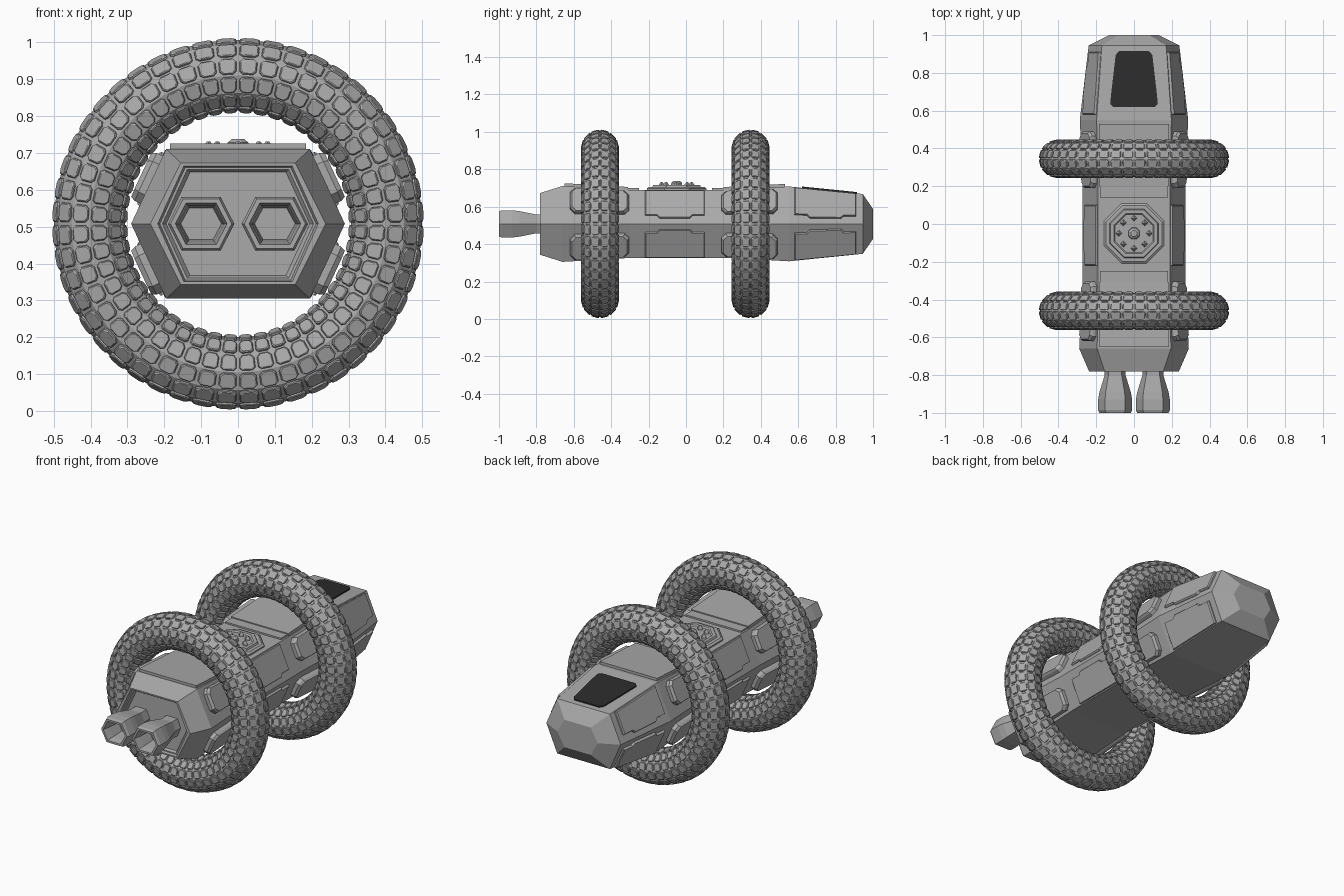
import bpy, bmesh, math
from mathutils import Vector

if "Cube" in bpy.data.objects:
    bpy.data.objects.remove(bpy.data.objects["Cube"])

CZ = 0.508  # height of the hull and tyre axis


def material(name, v):
    m = bpy.data.materials.new(name)
    m.diffuse_color = (v, v, v, 1)
    m.use_nodes = True
    m.node_tree.nodes["Principled BSDF"].inputs["Base Color"].default_value = m.diffuse_color
    return m


GREY = material("hull grey", 0.40)
BLACK = material("window black", 0.025)


def finish(bm, name, mat=GREY):
    bmesh.ops.recalc_face_normals(bm, faces=bm.faces)
    me = bpy.data.meshes.new(name)
    bm.to_mesh(me)
    bm.free()
    me.materials.append(mat)
    ob = bpy.data.objects.new(name, me)
    bpy.context.collection.objects.link(ob)
    return ob


def loft(bm, rings, cap_start=True, cap_end=True):
    rows = [[bm.verts.new(p) for p in r] for r in rings]
    n = len(rows[0])
    for a, b in zip(rows, rows[1:]):
        for i in range(n):
            bm.faces.new((a[i], a[(i + 1) % n], b[(i + 1) % n], b[i]))
    if cap_start:
        bm.faces.new(rows[0])
    if cap_end:
        bm.faces.new(rows[-1])


def hexagon(y, w, t, h, cx=0):
    return [(cx + w, y, CZ), (cx + t, y, CZ + h), (cx - t, y, CZ + h),
            (cx - w, y, CZ), (cx - t, y, CZ - h), (cx + t, y, CZ - h)]


# hull: y, half width, half width of the top, half height
HULL = [(-0.78, .238, .155, .165), (-0.66, .29, .195, .203), (-0.3, .272, .19, .182),
        (0.25, .272, .19, .182), (0.55, .287, .198, .2), (0.945, .24, .17, .16),
        (1.0, .13, .085, .08)]
bm = bmesh.new()
recess = [(-0.75, .195, .13, .14), (-0.765, .205, .138, .147),
          (-0.765, .212, .143, .153), (-0.78, .218, .147, .157)]
loft(bm, [hexagon(*r) for r in recess + HULL])
finish(bm, "hull")


def section(y):
    for a, b in zip(HULL, HULL[1:]):
        if y <= b[0]:
            f = (y - a[0]) / (b[0] - a[0])
            return [a[k] + (b[k] - a[k]) * f for k in (1, 2, 3)]
    return HULL[-1][1:]


# plates on the slanted sides: outline of (y, s), s runs from side ridge to top edge
def on_side(y, s, lift, sx, sz):
    w, t, h = section(y)
    n = Vector((h, w - t)).normalized()
    return (sx * (w + (t - w) * s + n.x * lift), y, CZ + sz * (h * s + n.y * lift))


def side_plate(bm, outline, thick, bevel=0.01):
    ys = [p[0] for p in outline]
    ss = [p[1] for p in outline]
    cy, cs = (min(ys) + max(ys)) / 2, (min(ss) + max(ss)) / 2
    ky = 1 - 2 * bevel / (max(ys) - min(ys))
    ks = 1 - 8 * bevel / (max(ss) - min(ss)) * 0.6
    top = [(cy + (y - cy) * ky, cs + (s - cs) * ks) for y, s in outline]
    for sx in (1, -1):
        for sz in (1, -1):
            loft(bm, [[on_side(y, s, -0.012, sx, sz) for y, s in outline],
                      [on_side(y, s, thick * 0.6, sx, sz) for y, s in outline],
                      [on_side(y, s, thick, sx, sz) for y, s in top]])


def notched(a, b, lo, hi, d):
    q = (b - a) * 0.2
    return [(a, lo + d), (a + q, lo + d), (a + q + .015, lo), (b - q - .015, lo),
            (b - q, lo + d), (b, lo + d), (b, hi), (a, hi)]


def clipped(a, b, lo, hi, cy=.025, cs=.12):
    return [(a, lo + cs), (a + cy, lo), (b - cy, lo), (b, lo + cs),
            (b, hi - cs), (b - cy, hi), (a + cy, hi), (a, hi - cs)]


bm = bmesh.new()
side_plate(bm, notched(-0.22, 0.1, .16, .97, .08), .012, .005)
side_plate(bm, notched(0.58, 0.91, .16, .97, .08), .014, .005)
finish(bm, "side_panels")

bm = bmesh.new()
side_plate(bm, clipped(-0.62, -0.305, .27, .92), .034)
side_plate(bm, clipped(0.19, 0.49, .27, .92), .034)
finish(bm, "tyre_mount_pads")


# plates lying on the roof: outline of (x, y)
def roof_plate(name, outline, thick, mat=GREY):
    bm = bmesh.new()
    loft(bm, [[(x, y, CZ + section(y)[2] + l) for x, y in outline] for l in (-0.004, thick)])
    return finish(bm, name, mat)


for name, a, b in (("rear", -0.65, -0.31), ("front", 0.2, 0.53)):
    roof_plate(name + "_roof_plate", [(-.185, a), (.185, a), (.185, b), (-.185, b)], .015)
for name, a, b in (("rear", -0.31, -0.25), ("front", 0.14, 0.2)):
    roof_plate(name + "_roof_step", [(-.18, a), (.18, a), (.18, b), (-.18, b)], .009)

# dark window on the nose
roof_plate("window", [(-.11, .62), (.11, .62), (.126, .637), (.122, .68), (.097, .895),
                      (.08, .915), (-.08, .915), (-.097, .895), (-.122, .68), (-.126, .637)],
           .007, BLACK)


# octagonal roof hatch with bolts
def ring(cx, cy, r, z, n, off=0.0):
    return [(cx + r * math.cos(2 * math.pi * (i + off) / n),
             cy + r * math.sin(2 * math.pi * (i + off) / n), z) for i in range(n)]


TOP = CZ + .182
HY = -0.05
bm = bmesh.new()
loft(bm, [ring(0, HY, r, TOP + z, 8, .5) for r, z in
          ((.172, -.01), (.172, .008), (.16, .016), (.14, .016), (.135, .026),
           (.115, .026), (.108, .018))])
finish(bm, "roof_hatch")
bm = bmesh.new()
for i in range(8):
    a = i * math.pi / 4
    x, y = .08 * math.cos(a), HY + .08 * math.sin(a)
    loft(bm, [ring(x, y, r, TOP + z, 4) for r, z in ((.017, .015), (.015, .028), (.004, .042))])
loft(bm, [ring(0, HY, r, TOP + z, 8, .5) for r, z in ((.033, .015), (.031, .038), (.018, .048))])
finish(bm, "hatch_bolts")

# twin exhaust nozzles
for side, cx in (("left", -.1), ("right", .1)):
    bm = bmesh.new()
    prof = [(-.74, .055, .035, .05), (-.8, .055, .035, .05), (-.89, .083, .05, .068),
            (-.93, .09, .053, .073), (-.985, .09, .053, .073), (-1.0, .083, .049, .067),
            (-1.0, .07, .041, .056), (-.96, .062, .036, .049), (-.88, .055, .032, .043)]
    loft(bm, [hexagon(*p, cx=cx) for p in prof])
    finish(bm, side + "_exhaust")


# ring tyres covered with raised rounded tread blocks
NU, NV, R = 48, 12, 0.403


def tyre_point(i, j, r):
    u = 2 * math.pi * i / NU
    v = 2 * math.pi * j / NV
    d = R + r * math.cos(v)
    return Vector((d * math.sin(u), r * math.sin(v), d * math.cos(u)))


def on_cell(i, j, a, b, r):
    p, q = tyre_point(i, j, r), tyre_point(i + 1, j, r)
    s, t = tyre_point(i, j + 1, r), tyre_point(i + 1, j + 1, r)
    return p.lerp(q, a).lerp(s.lerp(t, a), b)


def block(m, c):
    n = 1 - m
    return [(m + c, m), (n - c, m), (n, m + c), (n, n - c),
            (n - c, n), (m + c, n), (m, n - c), (m, m + c)]


def tyre(name, cy):
    bm = bmesh.new()
    grid = [[bm.verts.new(tyre_point(i, j, .096)) for j in range(NV)] for i in range(NU)]
    for i in range(NU):
        for j in range(NV):
            k, l = (i + 1) % NU, (j + 1) % NV
            bm.faces.new((grid[i][j], grid[k][j], grid[k][l], grid[i][l]))
    for i in range(NU):
        for j in range(NV):
            loft(bm, [[on_cell(i, j, a, b, r) for a, b in block(m, .16)]
                      for m, r in ((.07, .0955), (.09, .1015), (.14, .104))], cap_start=False)
    ob = finish(bm, name)
    ob.location = (0, cy, CZ)


tyre("rear_ring_tyre", -0.46)
tyre("front_ring_tyre", 0.345)
